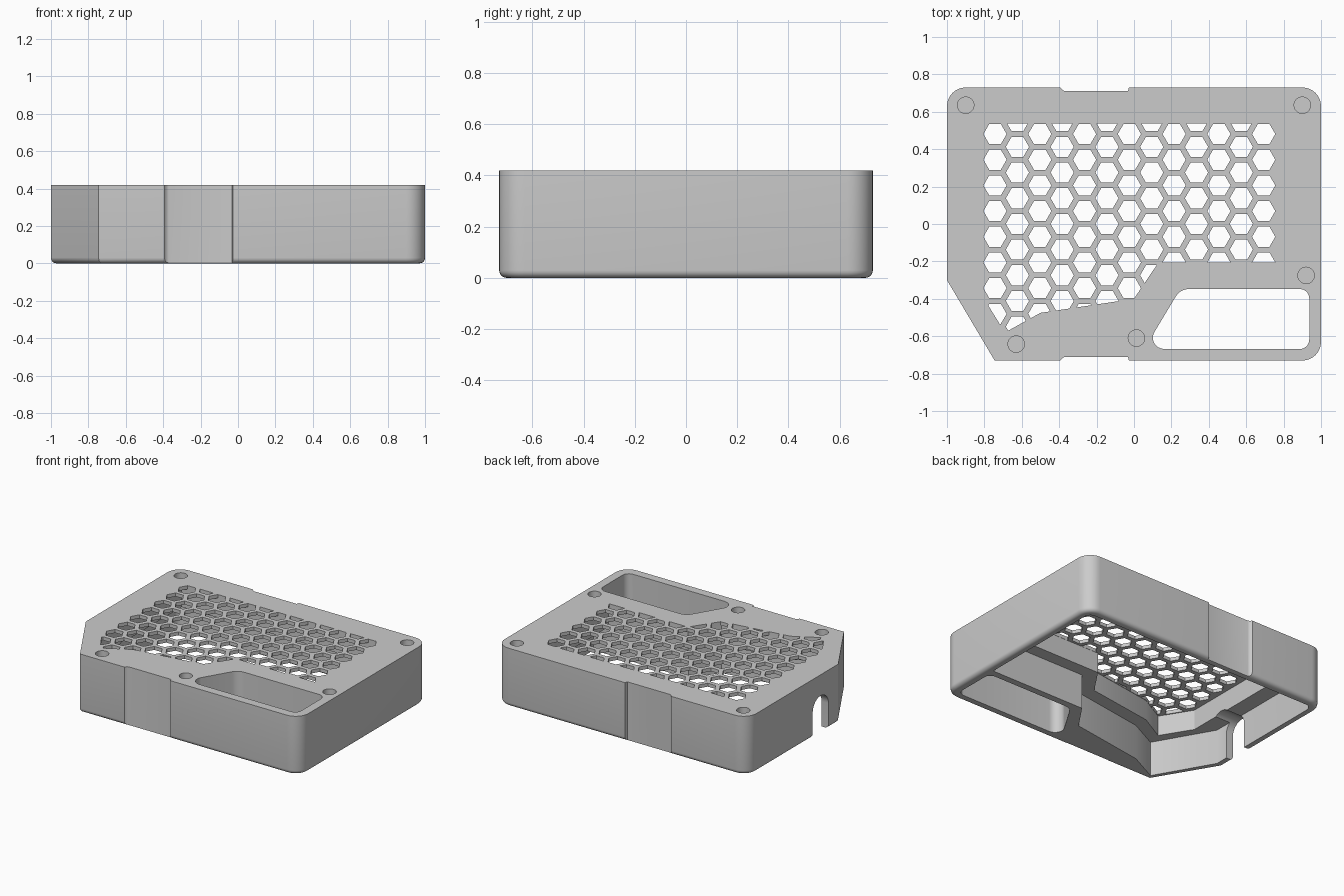
import bpy, bmesh, math
from mathutils import Vector

cube = bpy.data.objects.get("Cube")
if cube:
    bpy.data.objects.remove(cube, do_unlink=True)

HEIGHT = 0.42
PLATE_UNDERSIDE = 0.395
LEDGE = 0.25


def rounded(corners, steps=8):
    """Counter-clockwise outline from (x, y, radius) corners."""
    out = []
    for i, (x, y, r) in enumerate(corners):
        p = Vector((x, y))
        if r == 0:
            out.append(p)
            continue
        a = (Vector(corners[i - 1][:2]) - p).normalized()
        b = (Vector(corners[(i + 1) % len(corners)][:2]) - p).normalized()
        half = a.angle(b) / 2
        centre = p + (a + b).normalized() * r / math.sin(half)
        start = p + a * r / math.tan(half) - centre
        sweep = math.pi - 2 * half
        for k in range(steps + 1):
            t = sweep * k / steps
            c, s = math.cos(t), math.sin(t)
            out.append(centre + Vector((start.x * c - start.y * s,
                                        start.x * s + start.y * c)))
    return out


def circle(x, y, r, n):
    return [Vector((x + r * math.cos(math.tau * k / n),
                    y + r * math.sin(math.tau * k / n))) for k in range(n)]


def prism(name, outlines, z0, z1, bottom_fillet=0):
    """Extrude one or more outlines from z0 up to z1."""
    bm = bmesh.new()
    for outline in outlines:
        low = [bm.verts.new((p.x, p.y, z0)) for p in outline]
        high = [bm.verts.new((p.x, p.y, z1)) for p in outline]
        bm.faces.new(low[::-1])
        bm.faces.new(high)
        for i in range(len(low)):
            j = (i + 1) % len(low)
            bm.faces.new((low[i], low[j], high[j], high[i]))
    bmesh.ops.recalc_face_normals(bm, faces=bm.faces)
    if bottom_fillet:
        rim = [e for e in bm.edges if all(v.co.z == z0 for v in e.verts)]
        bmesh.ops.bevel(bm, geom=rim, offset=bottom_fillet, segments=5,
                        profile=0.5, affect='EDGES')
    mesh = bpy.data.meshes.new(name)
    bm.to_mesh(mesh)
    bm.free()
    obj = bpy.data.objects.new(name, mesh)
    bpy.context.scene.collection.objects.link(obj)
    return obj


def boolean(target, tool, operation='DIFFERENCE'):
    """Apply a boolean and discard the tool."""
    mod = target.modifiers.new("cut", 'BOOLEAN')
    mod.operation = operation
    mod.solver = 'EXACT'
    mod.object = tool
    bpy.context.view_layer.update()
    graph = bpy.context.evaluated_depsgraph_get()
    mesh = bpy.data.meshes.new_from_object(target.evaluated_get(graph))
    target.modifiers.clear()
    target.data = mesh
    bpy.data.objects.remove(tool, do_unlink=True)


# Outer block: three round corners, one clipped corner, soft lower edge
cover = prism("enclosure_cover", [rounded([
    (-0.745, -0.73, 0), (1, -0.73, 0.1), (1, 0.73, 0.1),
    (-1, 0.73, 0.1), (-1, -0.3, 0)])], 0, HEIGHT, bottom_fillet=0.03)

# Shallow grip recesses, front and back
for side in (-1, 1):
    recess = [Vector((x, side * y)) for x, y in (
        (-0.41, 0.75), (-0.393, 0.73), (-0.382, 0.716), (-0.37, 0.711),
        (-0.032, 0.711), (-0.022, 0.75))]
    boolean(cover, prism("recess_cutter", [recess], -0.1, 0.6))

# Main cavity, open below, with a thick front wall around the window tunnel
boolean(cover, prism("cavity_cutter", [rounded([
    (-0.715, -0.685, 0), (-0.5, -0.577, 0), (0.06, -0.49, 0), (0.19, -0.3, 0),
    (0.945, -0.3, 0), (0.945, 0.675, 0.05), (-0.945, 0.675, 0.05),
    (-0.945, -0.285, 0)])], -0.1, LEDGE))

# Upper pocket below the vent grille
vent_area = [Vector(p) for p in (
    (-0.82, 0.537), (-0.82, -0.37), (-0.69, -0.58), (-0.5, -0.475),
    (0, -0.4), (0.13, -0.207), (0.757, -0.207), (0.757, 0.537))]
boolean(cover, prism("pocket_cutter", [[p * 1.008 for p in vent_area]],
                     LEDGE - 0.03, PLATE_UNDERSIDE))

# Honeycomb vents, clipped to the vent area
column_step, row_step = 0.1197, 0.1373
cells = []
for col in range(13):
    for row in range(9):
        y = 0.481 - row * row_step + (col % 2) * row_step / 2
        cells.append(circle(-0.743 + col * column_step, y, 0.062, 6))
vents = prism("vent_cutter", cells, PLATE_UNDERSIDE - 0.03, 0.55)
boolean(vents, prism("vent_limit", [vent_area], 0.3, 0.6), 'INTERSECT')
boolean(cover, vents)

# Window tunnel through the full height
boolean(cover, prism("window_cutter", [rounded([
    (0.055, -0.668, 0.06), (0.937, -0.668, 0.05),
    (0.937, -0.348, 0.05), (0.247, -0.348, 0.08)])], -0.1, 0.6))

# Blind round sockets in the top
sockets = [circle(x, y, 0.044, 32) for x, y in (
    (-0.9, 0.635), (0.9, 0.635), (0.92, -0.275), (0.013, -0.61), (-0.63, -0.642))]
boolean(cover, prism("socket_cutter", sockets, HEIGHT - 0.05, 0.6))

# Arched cable slot in the right end wall, drawn flat then turned upright
arch = [Vector((-0.09, -0.1)), Vector((0.09, -0.1))]
arch += [Vector((0.09 * math.cos(math.pi * k / 16), 0.18 + 0.09 * math.sin(math.pi * k / 16)))
         for k in range(17)]
slot = prism("slot_cutter", [arch], -1.1, -0.8)
for v in slot.data.vertices:
    v.co = (v.co.z, v.co.x - 0.1, v.co.y)
boolean(cover, slot)

# Grey plastic
grey = bpy.data.materials.new("grey_plastic")
grey.use_nodes = True
colour = (0.6, 0.6, 0.6, 1)
grey.diffuse_color = colour
grey.node_tree.nodes["Principled BSDF"].inputs["Base Color"].default_value = colour
cover.data.materials.clear()
cover.data.materials.append(grey)
for face in cover.data.polygons:
    face.material_index = 0

bpy.ops.object.select_all(action='DESELECT')
cover.select_set(True)
bpy.context.view_layer.objects.active = cover
bpy.ops.object.shade_smooth_by_angle(angle=math.radians(30))
